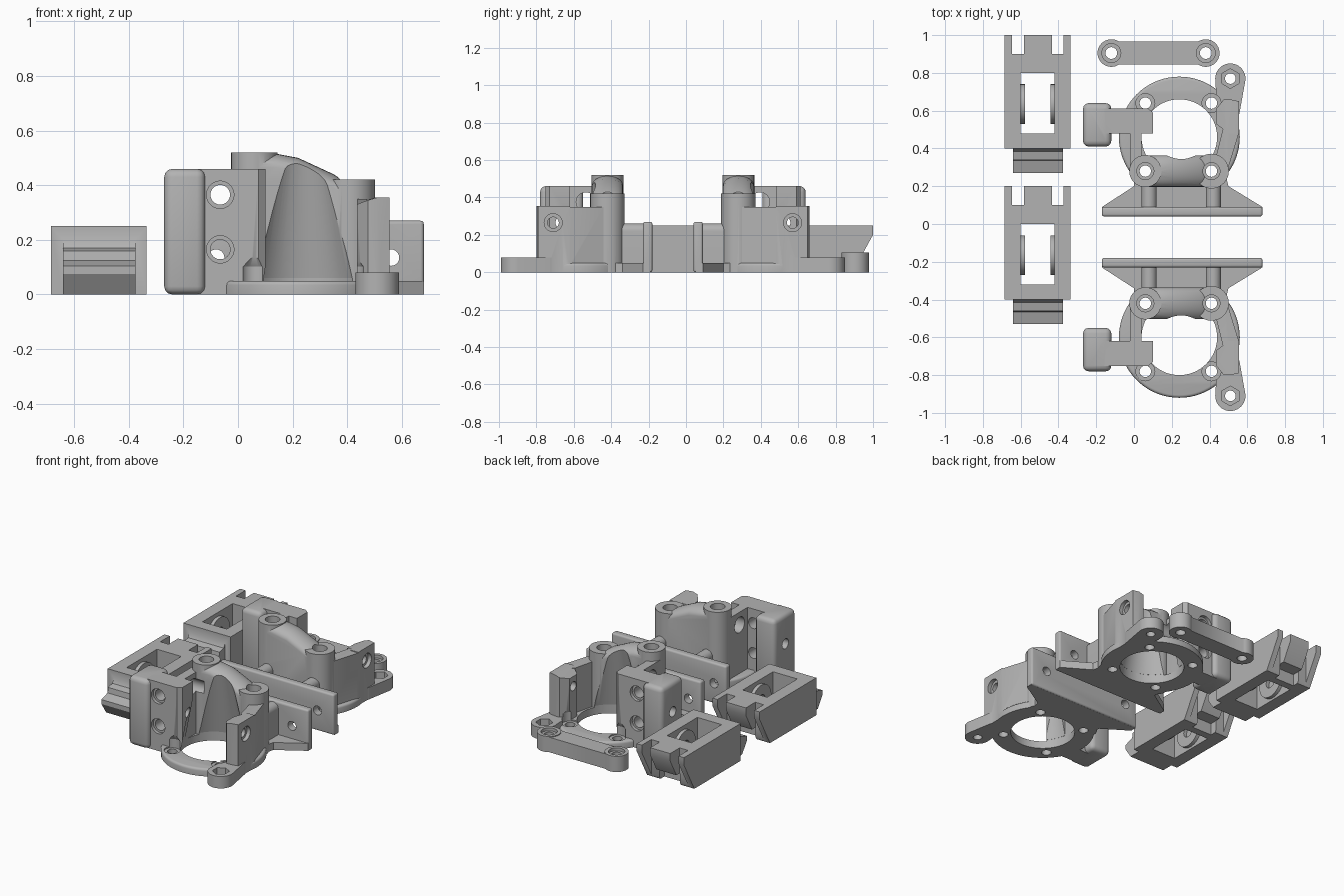
import bpy, bmesh, math
from mathutils import Matrix, Vector

cube = bpy.data.objects.get("Cube")
if cube:
    bpy.data.objects.remove(cube)

grey = bpy.data.materials.new("plain grey")
grey.use_nodes = True
grey.diffuse_color = (0.45, 0.45, 0.45, 1)
grey.node_tree.nodes["Principled BSDF"].inputs["Base Color"].default_value = grey.diffuse_color


def make(bm, name="piece"):
    bmesh.ops.recalc_face_normals(bm, faces=bm.faces)
    mesh = bpy.data.meshes.new(name)
    bm.to_mesh(mesh)
    bm.free()
    ob = bpy.data.objects.new(name, mesh)
    bpy.context.collection.objects.link(ob)
    return ob


def box(x0, x1, y0, y1, z0, z1, bevel=0):
    bm = bmesh.new()
    size = Matrix.Diagonal((x1 - x0, y1 - y0, z1 - z0, 1))
    mid = Matrix.Translation(((x0 + x1) / 2, (y0 + y1) / 2, (z0 + z1) / 2))
    bmesh.ops.create_cube(bm, size=1, matrix=mid @ size)
    if bevel:
        bmesh.ops.bevel(bm, geom=bm.edges[:], offset=bevel, segments=3, profile=0.5, affect='EDGES')
    return make(bm)


def cyl(start, axis, length, r0, r1=None, sides=40, bevel=0):
    bm = bmesh.new()
    d = Vector({'X': (1, 0, 0), 'Y': (0, 1, 0), 'Z': (0, 0, 1)}[axis])
    rot = d.to_track_quat('Z', 'Y').to_matrix().to_4x4()
    place = Matrix.Translation(Vector(start) + d * length / 2) @ rot
    bmesh.ops.create_cone(bm, cap_ends=True, segments=sides, radius1=r0,
                          radius2=r0 if r1 is None else r1, depth=length, matrix=place)
    if bevel:
        top = max(v.co.z for v in bm.verts) - 1e-4
        rim = [e for e in bm.edges if all(v.co.z > top for v in e.verts)]
        bmesh.ops.bevel(bm, geom=rim, offset=bevel, segments=3, profile=0.5, affect='EDGES')
    return make(bm)


def prism(points, low, high, axis='Z'):
    """Extrude a flat outline: (x, y) along Z, or (y, z) along X."""
    bm = bmesh.new()
    place = (lambda a, b: (a, b, low)) if axis == 'Z' else (lambda a, b: (low, a, b))
    face = bm.faces.new([bm.verts.new(place(*p)) for p in points])
    new = bmesh.ops.extrude_face_region(bm, geom=[face])["geom"]
    step = (0, 0, high - low) if axis == 'Z' else (high - low, 0, 0)
    bmesh.ops.translate(bm, vec=step, verts=[g for g in new if isinstance(g, bmesh.types.BMVert)])
    return make(bm)


def hull(points):
    bm = bmesh.new()
    for p in points:
        bm.verts.new(p)
    out = bmesh.ops.convex_hull(bm, input=bm.verts[:])
    spare = {g for g in out["geom_interior"] + out["geom_unused"] if isinstance(g, bmesh.types.BMVert)}
    bmesh.ops.delete(bm, geom=list(spare), context='VERTS')
    return make(bm)


def capsule(ends, z0, z1):
    """Upright solid wrapped round two circles (x, y, radius)."""
    turn = [i * math.tau / 40 for i in range(40)]
    return hull([(x + r * math.cos(a), y + r * math.sin(a), z)
                 for x, y, r in ends for a in turn for z in (z0, z1)])


def combine(name, adds, cuts):
    base = adds[0]
    tools = [(o, 'UNION') for o in adds[1:]] + [(o, 'DIFFERENCE') for o in cuts]
    for ob, op in tools:
        mod = base.modifiers.new("join", 'BOOLEAN')
        mod.object, mod.operation, mod.solver = ob, op, 'EXACT'
    bpy.context.view_layer.update()
    mesh = bpy.data.meshes.new_from_object(base.evaluated_get(bpy.context.evaluated_depsgraph_get()))
    base.modifiers.clear()
    base.data = mesh
    base.name = mesh.name = name
    for ob, op in tools:
        bpy.data.objects.remove(ob)
    return finish(base)


def finish(ob):
    ob.data.materials.clear()
    ob.data.materials.append(grey)
    bpy.ops.object.select_all(action='DESELECT')
    ob.select_set(True)
    bpy.context.view_layer.objects.active = ob
    bpy.ops.object.shade_smooth_by_angle(angle=math.radians(32))
    return ob


# Motor mount: ring foot, flange wall and base web
cx, cy = 0.24, 0.46
adds = [
    cyl((cx, cy, 0), 'Z', 0.05, 0.32, sides=72, bevel=0.015),
    prism([(-0.17, 0.05), (0.68, 0.05), (0.68, 0.09), (0.5, 0.2), (0.46, 0.36),
           (0, 0.36), (0, 0.2), (-0.17, 0.09)], 0, 0.05),
    box(-0.17, 0.68, 0.04, 0.09, 0, 0.27, 0.012),
]
# Ribs between flange and tower
for x in (0.08, 0.42):
    adds += [box(x - 0.04, x + 0.04, 0.07, 0.28, 0, 0.22),
             cyl((x, 0.07, 0.22), 'Y', 0.21, 0.04)]
# Twin-post tower with a rounded sloping roof
adds += [cyl((0.06, 0.28, 0), 'Z', 0.52, 0.085), cyl((0.41, 0.28, 0), 'Z', 0.42, 0.092)]
arc = [i * math.pi / 12 for i in range(13)]
roof = [(x, 0.28 + 0.083 * math.cos(a), z - 0.05 + 0.05 * math.sin(a))
        for x, z in ((0.06, 0.515), (0.14, 0.515), (0.22, 0.5), (0.35, 0.44), (0.41, 0.4)) for a in arc]
adds.append(hull(roof + [(x, y, 0) for x in (0.06, 0.41) for y in (0.197, 0.363)]))
# Clamp block on the side, with its linking wall
adds += [
    box(-0.27, -0.12, 0.41, 0.64, 0, 0.46, 0.03),
    prism([(-0.16, 0.48), (0.1, 0.48), (0.1, 0.59), (0.075, 0.612), (-0.16, 0.612)], 0, 0.46),
    box(-0.022, 0.04, 0.3, 0.5, 0, 0.46),
]
# Cable post, curved wall and nut arm
adds += [
    hull([(x, y, z) for x, y, h in ((0.435, 0.53, 0.33), (0.435, 0.61, 0.33), (0.475, 0.66, 0.345),
                                   (0.51, 0.66, 0.355), (0.555, 0.65, 0.355), (0.555, 0.48, 0.355),
                                   (0.5, 0.48, 0.355)) for z in (0, h)]),
    prism([(0.42, 0.3), (0.5, 0.3), (0.555, 0.48), (0.54, 0.56), (0.47, 0.5)], 0, 0.35),
    capsule([(0.51, 0.77, 0.08), (0.5, 0.6, 0.06)], 0, 0.08),
]
# Bores and screw holes
cuts = [
    cyl((cx, cy, -0.1), 'Z', 0.16, 0.2, sides=72),
    cyl((cx, cy, 0.055), 'Z', 0.545, 0.2, 0.09, sides=72),
    cyl((0.51, 0.77, -0.1), 'Z', 0.3, 0.028),
    cyl((0.51, 0.77, 0.035), 'Z', 0.2, 0.052, sides=6),
    cyl((-0.1, 0.395, 0.375), 'X', 0.2, 0.052),
    cyl((-0.4, 0.525, 0.265), 'X', 0.6, 0.033),
    cyl((0.38, 0.57, 0.265), 'X', 0.3, 0.03),
    cyl((0.53, 0.57, 0.265), 'X', 0.1, 0.048),
]
for x in (0.06, 0.41):
    cuts += [cyl((x, 0.64, -0.1), 'Z', 0.2, 0.03), cyl((x, 0.64, 0.042), 'Z', 0.06, 0.05),
             cyl((x, 0.64, 0.1), 'Z', 0.08, 0.05, 0.002),
             cyl((x, 0.28, -0.1), 'Z', 0.8, 0.03), cyl((x, 0.28, 0.1), 'Z', 0.6, 0.045)]
for z in (0.165, 0.365):
    cuts += [cyl((-0.065, 0.3, z), 'Y', 0.5, 0.036), cyl((-0.065, 0.59, z), 'Y', 0.1, 0.05)]
for x in (-0.08, 0.56):
    cuts.append(cyl((x, -0.1, 0.135), 'Y', 0.3, 0.03))
back_mount = combine("back_motor_mount", adds, cuts)

# Mirrored twin of the mount
front_mount = back_mount.copy()
front_mount.data = back_mount.data.copy()
front_mount.name = "front_motor_mount"
front_mount.data.transform(Matrix.Translation((0, -0.14, 0)) @ Matrix.Diagonal((1, -1, 1, 1)))
front_mount.data.flip_normals()
bpy.context.collection.objects.link(front_mount)
finish(front_mount)

# Link bar with two eyes
eyes = (-0.12, 0.38)
adds = [box(*eyes, 0.845, 0.965, 0, 0.1)] + [cyl((x, 0.905, 0), 'Z', 0.105, 0.073) for x in eyes]
cuts = [cyl((x, 0.905, -0.1), 'Z', 0.3, 0.031) for x in eyes]
cuts += [cyl((x, 0.905, 0.085), 'Z', 0.1, 0.05, sides=40) for x in eyes]
combine("link_bar", adds, cuts)


# Belt tensioner boxes: sloped end, hooked lip, window and slots
def tensioner(name, y):
    adds = [
        prism([(y, 0), (y, 0.25), (y + 0.6, 0.25), (y + 0.6, 0.2), (y + 0.49, 0)], -0.685, -0.335, 'X'),
        prism([(y + 0.05, 0), (y - 0.08, 0), (y - 0.13, 0.075), (y - 0.13, 0.105), (y - 0.065, 0.125),
               (y - 0.06, 0.16), (y - 0.015, 0.17), (y, 0.2), (y + 0.05, 0.2)], -0.64, -0.375, 'X'),
    ]
    cuts = [box(-0.6, -0.42, y + 0.08, y + 0.4, -0.1, 0.4)]
    cuts += [box(x, x + 0.062, y + 0.5, y + 0.7, -0.1, 0.4) for x in (-0.645, -0.435)]
    cuts.append(box(-0.585, -0.435, y + 0.45, y + 0.7, -0.1, 0.08))
    body = combine(name, adds, cuts)
    for side, x in (("right", -0.602), ("left", -0.443)):
        combine(f"{name}_{side}_washer", [cyl((x, y + 0.235, 0.12), 'X', 0.025, 0.105)],
                [cyl((x - 0.1, y + 0.235, 0.12), 'X', 0.3, 0.04)])
    return body


tensioner("back_tensioner", 0.4)
tensioner("front_tensioner", -0.4)
